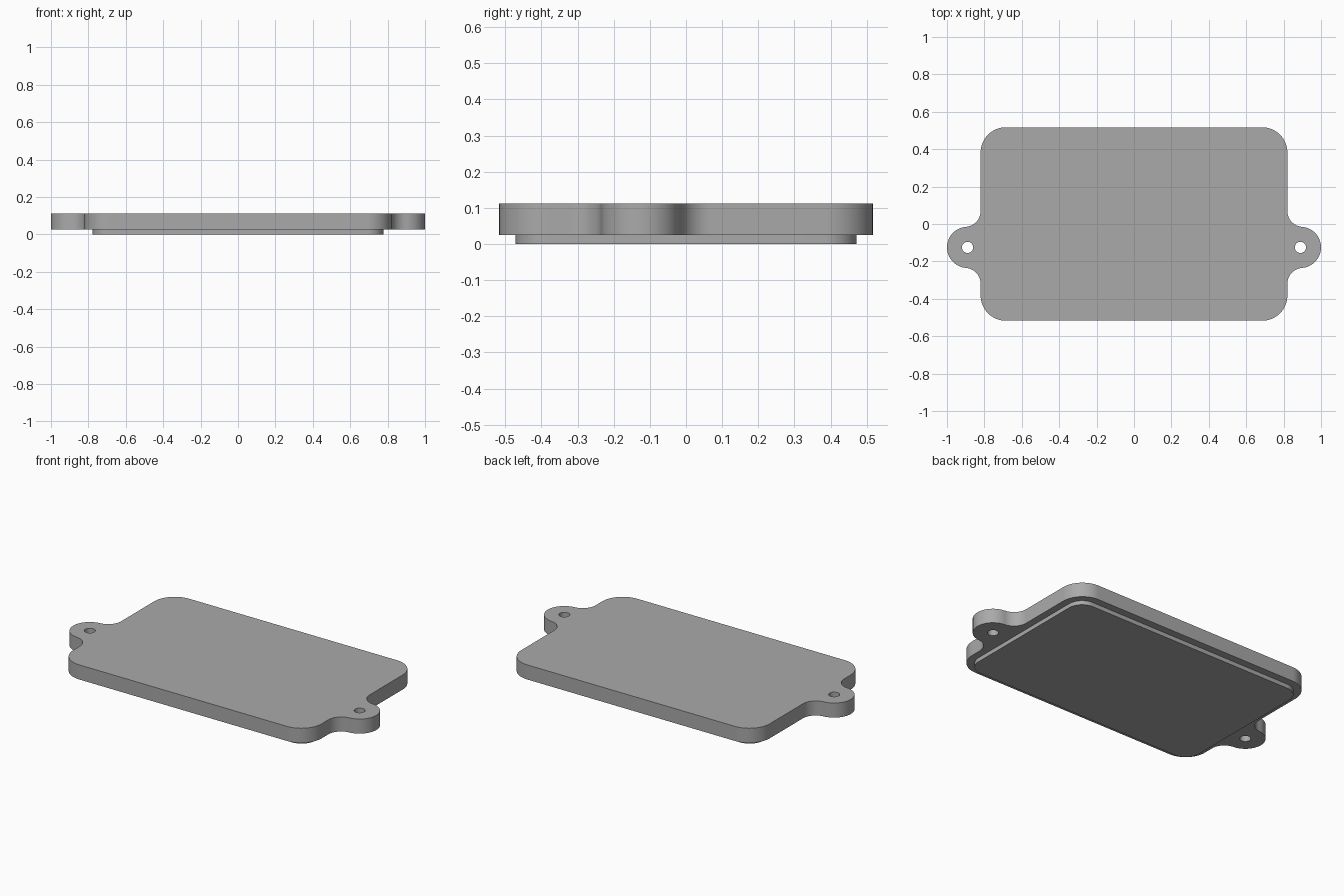
import bpy
import bmesh
from math import sin, cos, radians, sqrt, atan2, degrees

cube = bpy.data.objects.get("Cube")
if cube:
    bpy.data.objects.remove(cube, do_unlink=True)

grey = bpy.data.materials.new("plain grey")
grey.use_nodes = True
colour = (0.4, 0.4, 0.4, 1)
grey.diffuse_color = colour
grey.node_tree.nodes["Principled BSDF"].inputs["Base Color"].default_value = colour


def arc(cx, cy, r, start, end, steps=16):
    """Points along an arc, angles in degrees."""
    angles = [radians(start + (end - start) * i / steps) for i in range(steps + 1)]
    return [(cx + r * cos(a), cy + r * sin(a)) for a in angles]


def slab(name, loops, bottom, top):
    """Fill an outline (later loops are holes) and extrude it upward."""
    bm = bmesh.new()
    edges = []
    for loop in loops:
        verts = [bm.verts.new((x, y, bottom)) for x, y in loop]
        edges += [bm.edges.new((v, verts[i - 1])) for i, v in enumerate(verts)]
    bmesh.ops.triangle_fill(bm, edges=edges, use_beauty=True)
    result = bmesh.ops.extrude_face_region(bm, geom=bm.faces[:], use_keep_orig=True)
    moved = [g for g in result["geom"] if isinstance(g, bmesh.types.BMVert)]
    bmesh.ops.translate(bm, verts=moved, vec=(0, 0, top - bottom))
    bmesh.ops.recalc_face_normals(bm, faces=bm.faces[:])
    mesh = bpy.data.meshes.new(name)
    bm.to_mesh(mesh)
    bm.free()
    mesh.materials.append(grey)
    obj = bpy.data.objects.new(name, mesh)
    bpy.context.collection.objects.link(obj)
    bpy.ops.object.select_all(action="DESELECT")
    obj.select_set(True)
    bpy.context.view_layer.objects.active = obj
    bpy.ops.object.shade_smooth_by_angle(angle=radians(30))


def mirrored(points):
    return [(-x, y) for x, y in reversed(points)]


# Cover plate: rounded rectangle with a filleted screw ear on each side
W, D, R = 0.82, 0.517, 0.135
EAR_X, EAR_Y, EAR_R, FILLET = 0.89, -0.125, 0.11, 0.085
dx = W + FILLET - EAR_X
dy = sqrt((EAR_R + FILLET) ** 2 - dx ** 2)
tangent = degrees(atan2(dy, dx))
side = arc(W - R, R - D, R, -90, 0)
side += arc(W + FILLET, EAR_Y - dy, FILLET, 180, 180 - tangent)
side += arc(EAR_X, EAR_Y, EAR_R, -tangent, tangent, 32)[1:-1]
side += arc(W + FILLET, EAR_Y + dy, FILLET, 180 + tangent, 180)
side += arc(W - R, D - R, R, 0, 90)
hole = arc(EAR_X, EAR_Y, 0.03, 0, 360, 32)[:-1]
slab("cover_plate", [side + mirrored(side), hole, mirrored(hole)], 0.025, 0.112)

# Shallow locating lip under the plate
w, d, r = 0.777, 0.472, 0.09
half = arc(w - r, r - d, r, -90, 0) + arc(w - r, d - r, r, 0, 90)
slab("locating_lip", [half + mirrored(half)], 0, 0.03)
